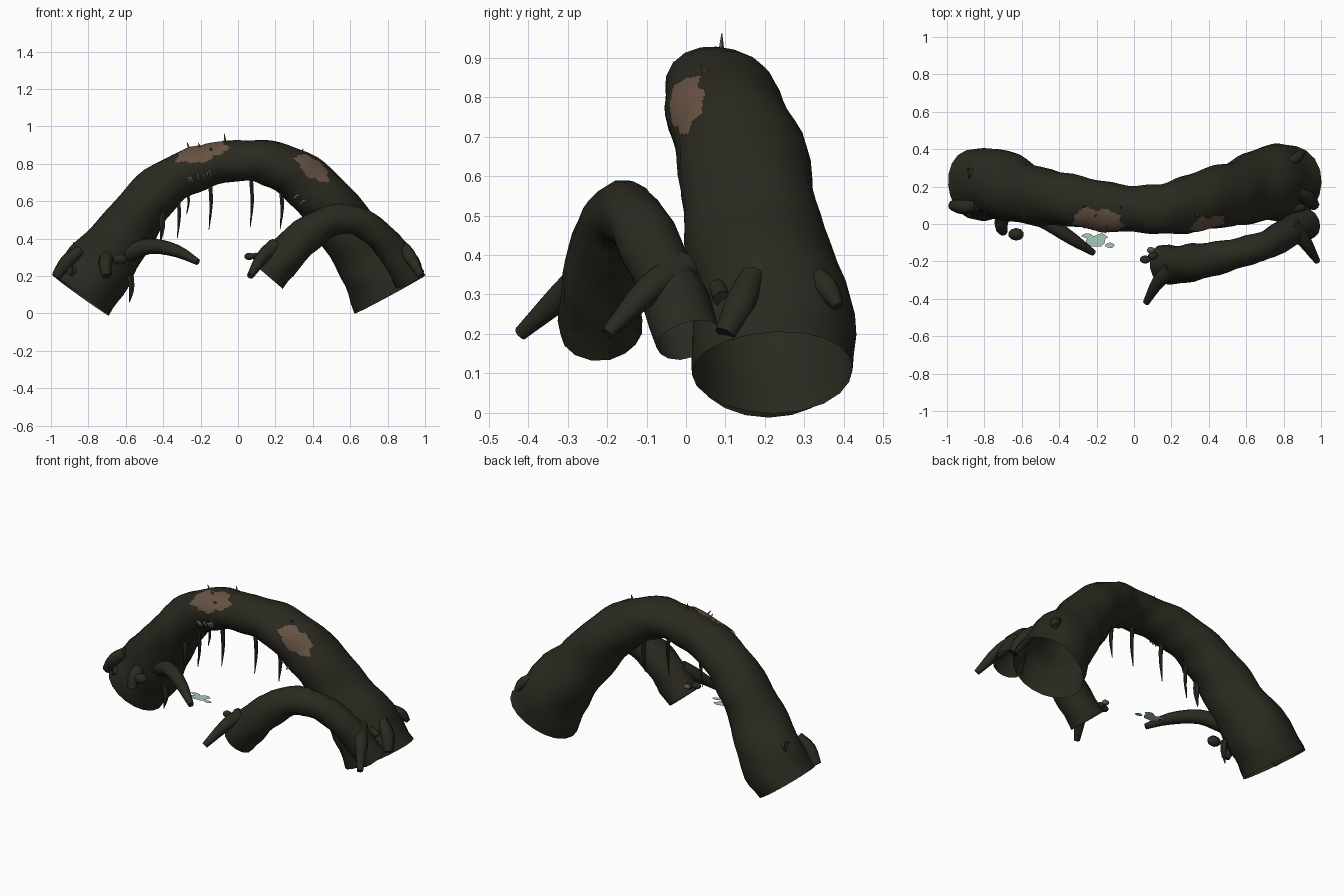
import bpy, bmesh, math, random
from mathutils import Vector

if "Cube" in bpy.data.objects:
    bpy.data.objects.remove(bpy.data.objects["Cube"])
random.seed(4)

def mat(name, c):
    m = bpy.data.materials.new(name)
    m.diffuse_color = (*c, 1)
    m.use_nodes = True
    m.node_tree.nodes["Principled BSDF"].inputs["Base Color"].default_value = m.diffuse_color
    return m
BARK = mat("dark bark", (0.023, 0.0225, 0.0145))
BROWN = mat("bare brown wood", (0.135, 0.085, 0.056))
TEAL = mat("pale teal", (0.38, 0.58, 0.49))

def finish(name, bm, m, angle=50):
    me = bpy.data.meshes.new(name)
    bm.to_mesh(me)
    bm.free()
    ob = bpy.data.objects.new(name, me)
    bpy.context.collection.objects.link(ob)
    me.materials.append(m)
    bpy.ops.object.select_all(action='DESELECT')
    bpy.context.view_layer.objects.active = ob
    ob.select_set(True)
    bpy.ops.object.shade_smooth_by_angle(angle=math.radians(angle))
    return ob

def spline(pts, u):
    """Catmull-Rom through (x, y, z, radius) points"""
    n = len(pts) - 1
    i = min(int(u), n - 1)
    f = u - i
    P = [Vector(p) for p in pts]
    b, c = P[i], P[i + 1]
    a = P[i - 1] if i else 2 * b - c
    d = P[i + 2] if i + 2 <= n else 2 * c - b
    return 0.5 * (2 * b + (c - a) * f + (2 * a - 5 * b + 4 * c - d) * f * f
                  + (3 * b - a - 3 * c + d) * f ** 3)

def surface(pts, u, ang, lump=0.0, off=0.0, wide=0.0):
    """Point on a lumpy tube; angle 90 is the top, 180 the front; wide = extra depth mid-way"""
    n = len(pts) - 1
    p = spline(pts, u)
    t = (spline(pts, min(u + .05, n)) - spline(pts, max(u - .05, 0))).to_3d().normalized()
    ref = Vector((0, 1, 0)) if abs(t.y) < 0.85 else Vector((1, 0, 0))
    n1 = (ref - t * ref.dot(t)).normalized()
    n2 = t.cross(n1)
    k = 1 + lump * (math.sin(5.1 * u + 2 * ang) + 0.7 * math.sin(3 * ang - 2.7 * u))
    r = p.w * k + off
    w = 1 + wide * math.sin(math.pi * u / n)
    return p.to_3d() + n1 * math.cos(ang) * r * w + n2 * math.sin(ang) * r

def tube(name, pts, m=BARK, sides=8, steps=3, lump=0.0, cap=True, wide=0.0):
    bm = bmesh.new()
    rings = []
    for i in range((len(pts) - 1) * steps + 1):
        rings.append([bm.verts.new(surface(pts, i / steps, 2 * math.pi * j / sides, lump, 0, wide))
                      for j in range(sides)])
    for a, b in zip(rings, rings[1:]):
        for j in range(sides):
            k = (j + 1) % sides
            bm.faces.new((a[j], a[k], b[k], b[j]))
    if cap:
        bm.faces.new(rings[0][::-1])
        bm.faces.new(rings[-1])
    bmesh.ops.recalc_face_normals(bm, faces=bm.faces)
    return finish(name, bm, m)

# Hollow main trunk and hollow side branch
TRUNK = [(-.845, .21, .10, .187), (-.74, .215, .245, .185), (-.605, .17, .43, .155),
         (-.48, .145, .6, .138), (-.34, .125, .72, .122), (-.17, .098, .79, .116),
         (0, .08, .815, .108), (.15, .08, .81, .118), (.3, .108, .745, .135),
         (.45, .145, .62, .15), (.58, .175, .45, .163), (.715, .215, .285, .19),
         (.815, .222, .103, .21)]
BRANCH = [(.16, -.215, .20, .103), (.25, -.215, .305, .103), (.36, -.2, .415, .097),
          (.49, -.17, .495, .085), (.62, -.14, .5, .078), (.73, -.1, .44, .078),
          (.83, -.045, .33, .082), (.92, .005, .185, .086)]
LUMP, WIDE = .03, .15
tube("main_trunk", TRUNK, sides=20, steps=4, lump=LUMP, cap=False, wide=WIDE)
tube("side_branch", BRANCH, sides=14, steps=3, lump=.04, cap=False)

# Broken limbs: (name, path)
limbs = [
    ("left_limb", [(-.6, .08, .32, .05), (-.47, .01, .36, .042), (-.33, -.08, .335, .034),
                   (-.215, -.155, .275, .017)]),
    ("branch_end_limb", [(.2, -.24, .36, .045), (.13, -.31, .3, .036), (.065, -.42, .2, .018)]),
    ("right_front_limb", [(.84, .0, .37, .045), (.91, -.09, .315, .038), (.98, -.2, .2, .017)]),
    ("right_side_stub", [(.87, .17, .35, .03), (.93, .14, .28, .04), (.965, .1, .2, .028)]),
    ("right_small_stub", [(.85, .08, .32, .022), (.9, .09, .29, .022)]),
    ("right_back_stub", [(.8, .31, .37, .015), (.87, .355, .32, .03), (.9, .385, .27, .015)]),
    ("left_side_stub", [(-.84, .1, .34, .03), (-.91, .09, .28, .04), (-.97, .1, .2, .028)]),
    ("left_top_stub", [(-.8, .27, .32, .035), (-.89, .27, .355, .03)]),
    ("left_front_stub", [(-.7, .06, .31, .04), (-.71, -.01, .26, .035), (-.7, -.04, .2, .025)]),
    ("left_edge_stub", [(-.86, .08, .22, .03), (-.9, .05, .23, .025)]),
]
for name, path in limbs:
    tube(name, path, sides=9)

# Hanging roots under the arch: x, y, top, bottom, radius
for i, (x, y, z1, z0, r) in enumerate([
        (-.41, .06, .55, .38, .02), (-.32, .07, .63, .4, .012), (-.27, .1, .66, .53, .009),
        (-.15, .06, .72, .45, .013), (.07, .07, .72, .46, .012), (.23, .08, .67, .45, .013),
        (-.575, .1, .2, .06, .02)]):
    tube(f"hanging_root_{i}", [(x, y, z1, r), (x + .006, y, (z1 + z0) / 2, r * .8),
                               (x - .005, y, z0, .002)], sides=6)

# Bare wood patches laid on the trunk, ragged oval outline
def patch(name, u0, u1, a0, a1, n=24):
    bm = bmesh.new()
    v = [[bm.verts.new(surface(TRUNK, u0 + (u1 - u0) * i / n,
                               math.radians(a0 + (a1 - a0) * j / n), LUMP, .005, WIDE))
          for j in range(n + 1)] for i in range(n + 1)]
    for i in range(n):
        for j in range(n):
            x, y = (2 * i + 1) / n - 1, (2 * j + 1) / n - 1
            w = math.atan2(y, x)
            if math.hypot(x, y) < .9 + .07 * math.sin(5 * w) + .06 * math.sin(9 * w + 1):
                bm.faces.new((v[i][j], v[i + 1][j], v[i + 1][j + 1], v[i][j + 1]))
    bmesh.ops.delete(bm, geom=[p for p in bm.verts if not p.link_faces], context='VERTS')
    bmesh.ops.recalc_face_normals(bm, faces=bm.faces)
    if sum(f.normal.z for f in bm.faces) < 0:
        bmesh.ops.reverse_faces(bm, faces=bm.faces)
    finish(name, bm, BROWN)
patch("left_bare_patch", 4.3, 5.85, 92, 172)
patch("right_bare_patch", 7.6, 8.75, 113, 168)

# Splinters around the patches: u, angle, length
for i, (u, a, h) in enumerate([(4.7, 95, .035), (5.65, 88, .04), (5.0, 112, .03),
                               (5.3, 140, .03), (7.8, 112, .025)]):
    a = math.radians(a)
    p, q = (surface(TRUNK, u, a, LUMP, o, WIDE) for o in (-.01, h))
    tube(f"splinter_{i}", [(*p, .009), (*q, .001)], BROWN, sides=5)

# Teal drips hugging the front face: u, angle
for i, (u, a) in enumerate([(4.5, 196), (4.56, 199), (4.78, 200), (4.95, 203),
                            (5.06, 202), (5.16, 197), (8.3, 216), (8.55, 214)]):
    p, q = (surface(TRUNK, u, math.radians(a + d), LUMP, .006, WIDE) for d in (-4, 11))
    tube(f"teal_drip_{i}", [(*p, .006), (*q, .004)], TEAL, sides=6)

# Flat teal lichen pads
def pad(name, x, y, z, rx, ry, n=12):
    bm = bmesh.new()
    pts = []
    for i in range(n):
        k, w = random.uniform(.75, 1.1), 2 * math.pi * i / n
        pts.append(bm.verts.new((x + rx * k * math.cos(w), y + ry * k * math.sin(w), z)))
    bm.faces.new(pts)
    finish(name, bm, TEAL)
for i, (x, y, rx, ry) in enumerate([(-.2, -.09, .055, .036), (-.245, -.065, .035, .014),
                                    (-.175, -.07, .035, .02), (-.13, -.115, .026, .015)]):
    pad(f"teal_pad_{i}", x, y, .3 + .001 * i, rx, ry)

# Small caps beside the limbs
for i, (x, y, z, r, m) in enumerate([(-.63, -.055, .29, .042, BARK), (.06, -.19, .305, .028, BARK),
                                     (.09, -.14, .31, .022, BROWN), (.1, -.17, .3, .026, BARK)]):
    bm = bmesh.new()
    bmesh.ops.create_uvsphere(bm, u_segments=10, v_segments=6, radius=r)
    for v in bm.verts:
        v.co = Vector((x, y, z)) + Vector((v.co.x, v.co.y * .8, v.co.z * .7))
    finish(f"small_cap_{i}", bm, m)
